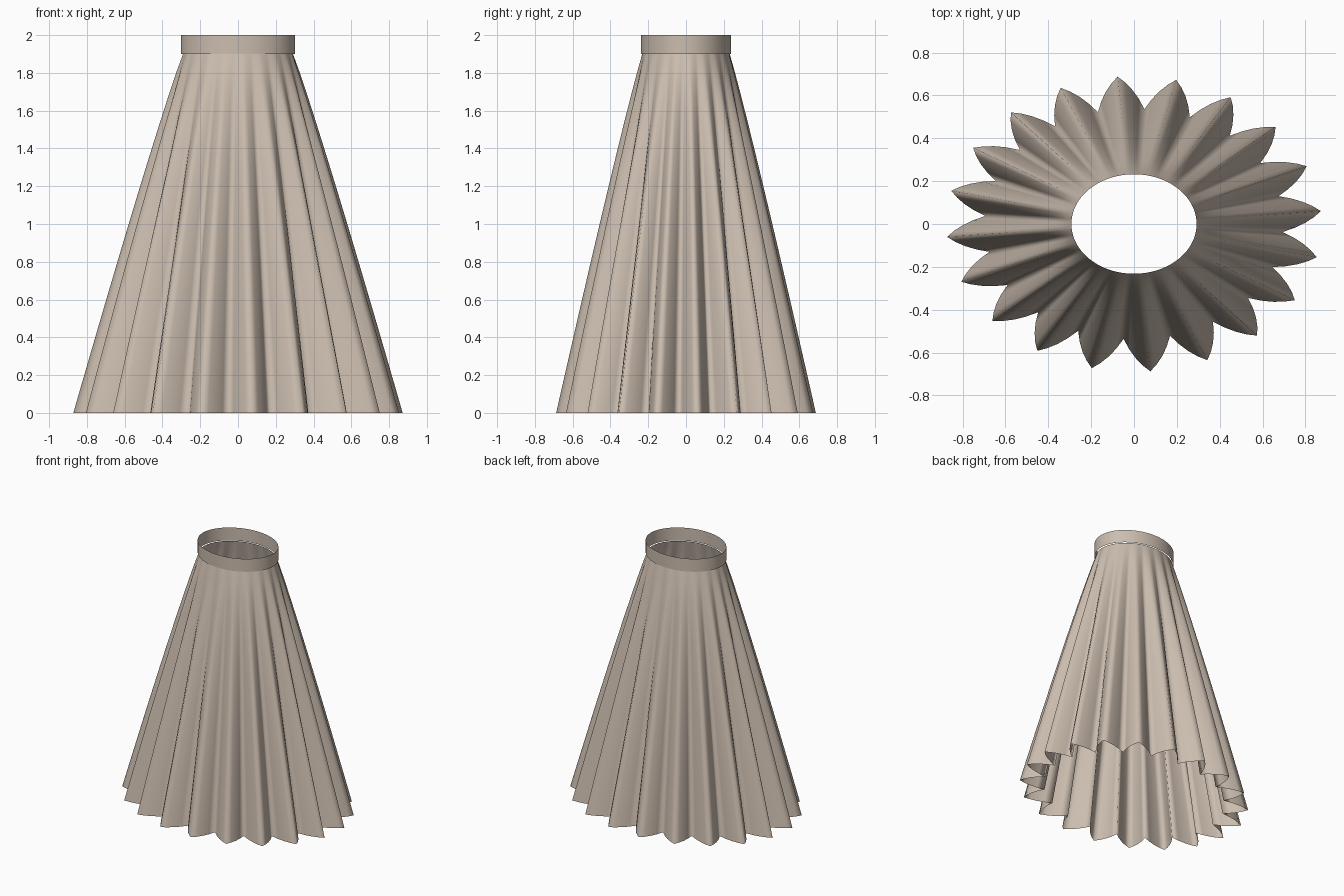
import bpy
import math

if "Cube" in bpy.data.objects:
    bpy.data.objects.remove(bpy.data.objects["Cube"])

PLEATS, SEGS, ROWS = 20, 8, 24
PHASE = math.radians(5)

fabric = bpy.data.materials.new("warm beige fabric")
fabric.diffuse_color = (0.60, 0.51, 0.43, 1)
fabric.use_nodes = True
fabric.node_tree.nodes["Principled BSDF"].inputs["Base Color"].default_value = fabric.diffuse_color


def tube(name, rows, count):
    """Open surface from a list of closed rings of points."""
    verts = [p for ring in rows for p in ring]
    faces = []
    for r in range(len(rows) - 1):
        for i in range(count):
            j = (i + 1) % count
            faces.append((r * count + i, r * count + j,
                          (r + 1) * count + j, (r + 1) * count + i))
    mesh = bpy.data.meshes.new(name)
    mesh.from_pydata(verts, [], faces)
    mesh.materials.append(fabric)
    for p in mesh.polygons:
        p.use_smooth = True
    obj = bpy.data.objects.new(name, mesh)
    bpy.context.collection.objects.link(obj)
    return obj


def lerp(a, b, t):
    return a + (b - a) * t


# Pleated skirt: folds deepen from the waist to the hem
n = PLEATS * SEGS
rows = []
for k in range(ROWS + 1):
    z = 1.9 * k / ROWS
    s = (1 - k / ROWS) ** 0.94
    ring = []
    for i in range(n):
        u = i % SEGS / SEGS
        u = 2 * min(u, 1 - u)              # 0 at the ridge, 1 in the valley
        fold = 0.7 * u + 0.3 * u * u
        t = PHASE + 2 * math.pi * i / n
        rx = lerp(0.292, lerp(0.875, 0.695, fold), s)
        ry = lerp(0.232, lerp(0.69, 0.537, fold), s)
        ring.append((rx * math.cos(t), ry * math.sin(t), z))
    rows.append(ring)
tube("pleated_skirt", rows, n)

# Waistband: thin open oval band
m = 96
band = [[(0.303 * math.cos(2 * math.pi * i / m),
          0.239 * math.sin(2 * math.pi * i / m), z) for i in range(m)]
        for z in (1.9, 2.0)]
tube("waistband", band, m)
